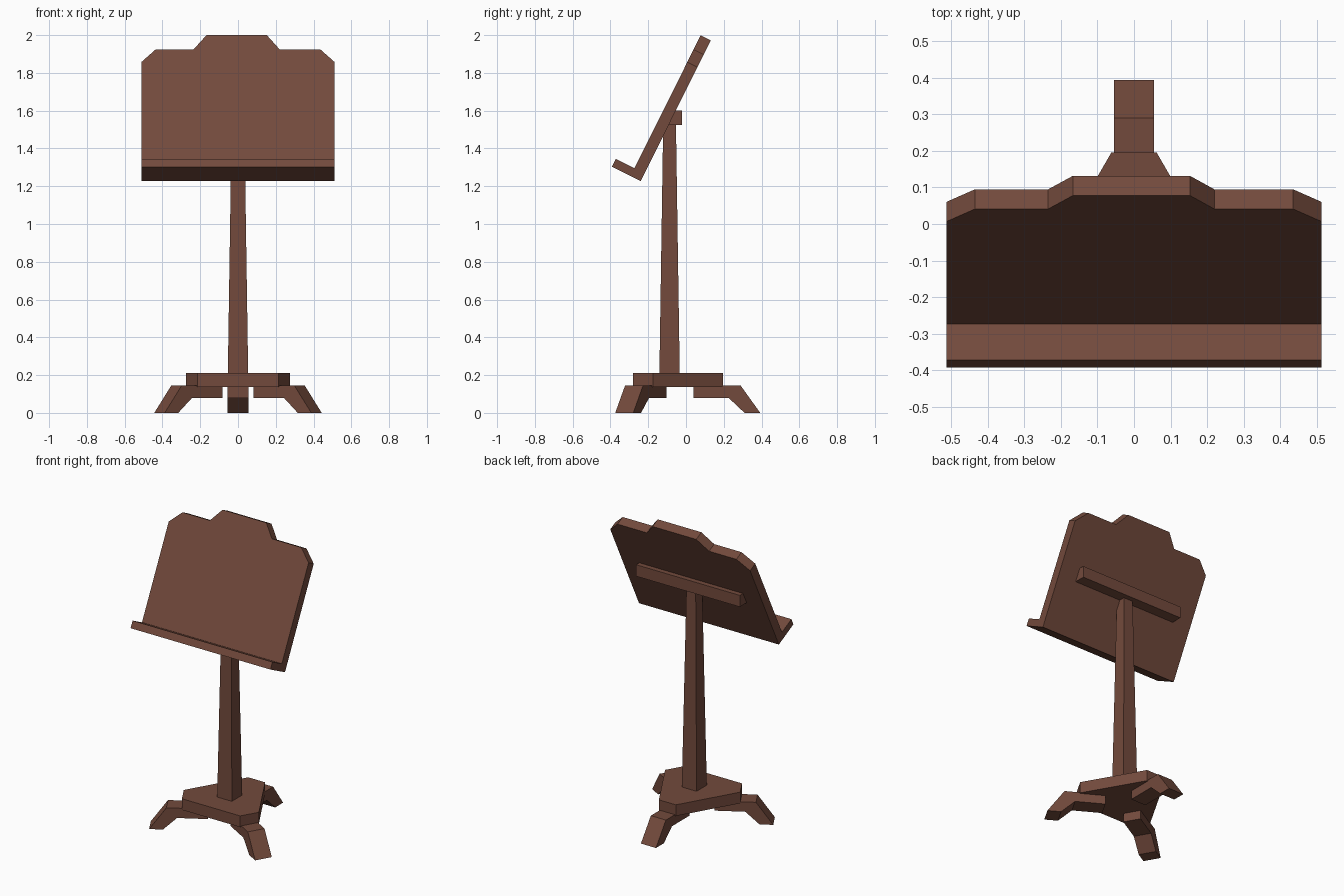
import bpy, bmesh
from math import radians
from mathutils import Vector, Matrix

cube = bpy.data.objects.get("Cube")
if cube:
    bpy.data.objects.remove(cube, do_unlink=True)

wood = bpy.data.materials.new("brown_wood")
wood.use_nodes = True
color = (0.17, 0.068, 0.045, 1)
wood.diffuse_color = color
wood.node_tree.nodes["Principled BSDF"].inputs["Base Color"].default_value = color

X, Y, Z = Vector((1, 0, 0)), Vector((0, 1, 0)), Vector((0, 0, 1))
CENTRE = Vector((0, -0.087, 0))


def prism(name, outline, origin, u, v, sweep, end_scale=1.0):
    """Extrude a flat outline, drawn along u and v, by the sweep vector."""
    bm = bmesh.new()
    rings = [[bm.verts.new(origin + (u * a + v * b) * s + offset) for a, b in outline]
             for s, offset in ((1.0, Vector()), (end_scale, sweep))]
    bm.faces.new(rings[0])
    bm.faces.new(rings[1])
    for i in range(len(outline)):
        j = (i + 1) % len(outline)
        bm.faces.new((rings[0][i], rings[0][j], rings[1][j], rings[1][i]))
    bmesh.ops.recalc_face_normals(bm, faces=bm.faces)
    mesh = bpy.data.meshes.new(name)
    bm.to_mesh(mesh)
    bm.free()
    mesh.materials.append(wood)
    obj = bpy.data.objects.new(name, mesh)
    bpy.context.collection.objects.link(obj)
    return obj


def box(a, b):
    return [(-a, -b), (a, -b), (a, b), (-a, b)]


# Sloping board with stepped top edge
slope = Vector((0, 0.446, 0.895))
back = Vector((0, 0.895, -0.446))
thick = 0.06
foot = Vector((0, -0.24, 1.227)) - back * thick
half = 0.512
board = [(-half, 0), (half, 0), (half, 0.674), (0.435, 0.75), (0.22, 0.75),
         (0.153, 0.833), (-0.167, 0.833), (-0.235, 0.75), (-0.435, 0.75), (-half, 0.674)]
prism("music_board", board, foot, X, slope, back * thick)

# Ledge along the lower edge
ledge = [(0, 0), (0.11, 0), (0.11, 0.047), (0, 0.047)]
prism("ledge", ledge, foot - X * half, -back, slope, X * 2 * half)

# Cross beam behind the board
prism("cross_beam", box(0.04, 0.038), Vector((-0.38, -0.06, 1.563)), Y, Z, X * 0.76)

# Tapered square post
prism("post", box(0.054, 0.054), CENTRE + Z * 0.2, X, Y, Z * 1.35, 0.62)

# Triangular base with cut corners
corners = []
for k in range(3):
    turn = Matrix.Rotation(radians(120 * k), 3, "Z")
    for side in (0.062, -0.062):
        corners.append((turn @ Vector((side, 0.282, 0)))[:2])
prism("base_plate", corners, CENTRE + Z * 0.138, X, Y, Z * 0.074)

# Three bent legs
leg = [(0.127, 0.08), (0.312, 0.08), (0.397, 0), (0.48, 0), (0.376, 0.145), (0.127, 0.145)]
for k, name in enumerate(("back_leg", "right_leg", "left_leg")):
    turn = Matrix.Rotation(radians(120 * k), 3, "Z")
    side = turn @ X
    prism(name, leg, CENTRE - side * 0.055, turn @ Y, Z, side * 0.11)
